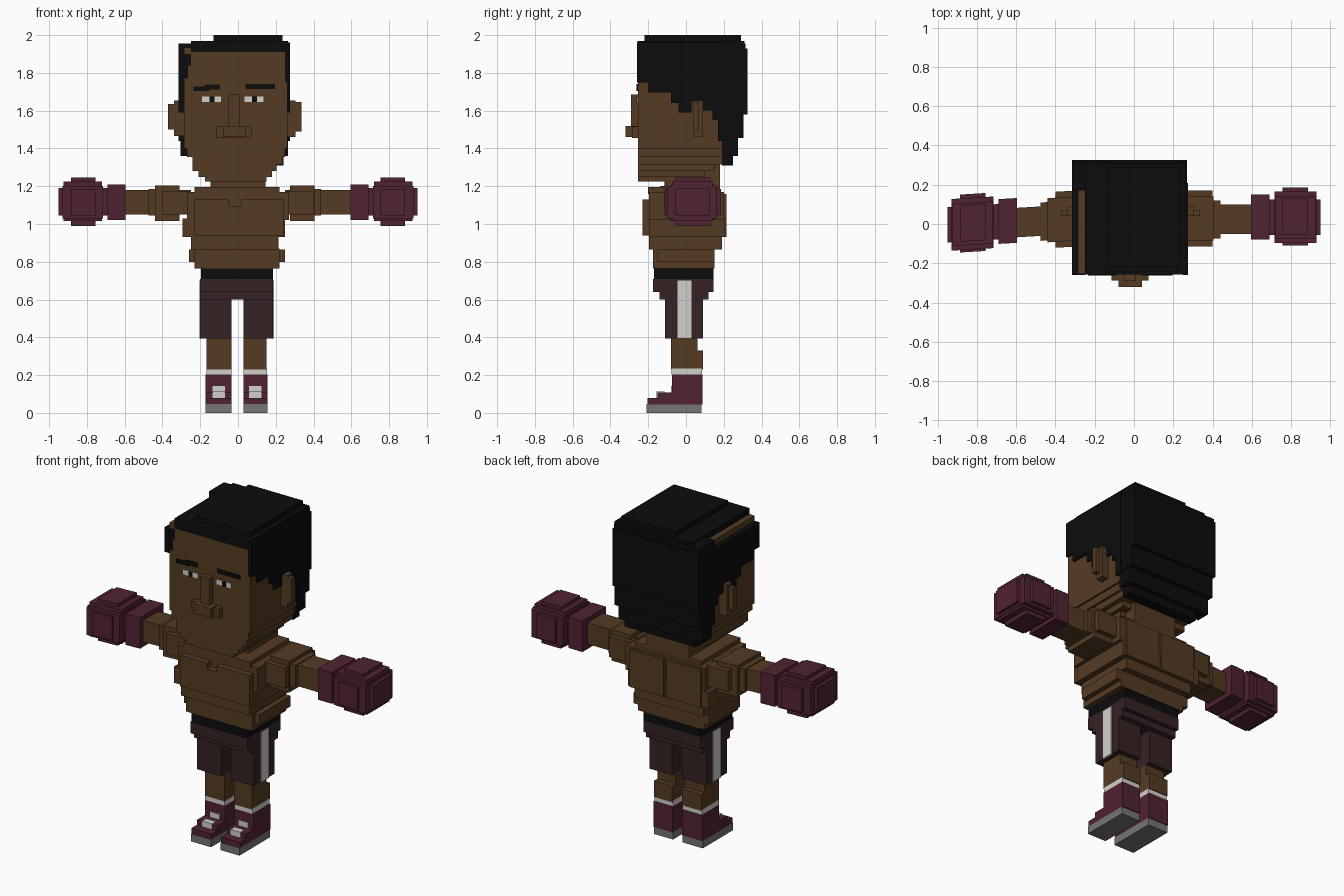
import bpy, bmesh

def lin(c):
    c /= 255
    return c / 12.92 if c < 0.04 else ((c + 0.055) / 1.055) ** 2.4

def mat(name, r, g, b):
    m = bpy.data.materials.new(name)
    m.diffuse_color = (lin(r), lin(g), lin(b), 1)
    return m

SKIN = mat("brown_skin", 84, 59, 35)
BLACK = mat("black", 12, 12, 12)
SHORTS = mat("dark_plum", 54, 34, 35)
MAROON = mat("maroon", 80, 35, 49)
WHITE = mat("off_white", 210, 208, 203)
GREY = mat("sole_grey", 118, 118, 118)

def part(name, material, *boxes, side=1, skew=0.0):
    """Boxes as (x0, x1, y0, y1, z0, z1); side mirrors x, skew slants y along x."""
    bm = bmesh.new()
    for x0, x1, y0, y1, z0, z1 in boxes:
        v = [bm.verts.new((side * x, y + skew * (abs(x) - 0.3), z))
             for x in (x0, x1) for y in (y0, y1) for z in (z0, z1)]
        for f in ((0, 1, 3, 2), (4, 6, 7, 5), (0, 4, 5, 1), (2, 3, 7, 6), (0, 2, 6, 4), (1, 5, 7, 3)):
            bm.faces.new([v[i] for i in f])
    bmesh.ops.recalc_face_normals(bm, faces=bm.faces)
    me = bpy.data.meshes.new(name)
    bm.to_mesh(me)
    bm.free()
    me.materials.append(material)
    bpy.context.collection.objects.link(bpy.data.objects.new(name, me))

# head with stepped jaw and neck
part("head", SKIN,
     (-0.285, 0.262, -0.255, 0.20, 1.40, 1.935))
part("jaw", SKIN,
     (-0.27, 0.25, -0.255, 0.20, 1.355, 1.40),
     (-0.24, 0.235, -0.255, 0.20, 1.315, 1.355),
     (-0.24, 0.205, -0.255, 0.15, 1.28, 1.315),
     (-0.21, 0.18, -0.255, 0.10, 1.25, 1.28),
     (-0.175, 0.15, -0.255, 0.04, 1.225, 1.25))
part("neck", SKIN, (-0.145, 0.145, -0.11, 0.18, 1.15, 1.33))
part("nose", SKIN, (-0.05, 0.01, -0.29, -0.25, 1.515, 1.685))
part("mouth", SKIN,
     (-0.115, 0.075, -0.287, -0.25, 1.455, 1.515),
     (-0.08, 0.04, -0.32, -0.25, 1.46, 1.52))
part("left_ear", SKIN, (-0.37, -0.28, 0.04, 0.07, 1.50, 1.635),
     (-0.34, -0.28, 0.04, 0.09, 1.465, 1.655))
part("right_ear", SKIN, (0.26, 0.335, 0.04, 0.07, 1.49, 1.645),
     (0.26, 0.305, 0.04, 0.09, 1.46, 1.655))

# eyes and brows
for name, x in (("left", -0.19), ("right", 0.035)):
    part(name + "_eye", WHITE, (x, x + 0.1, -0.259, -0.25, 1.645, 1.675))
    part(name + "_pupil", BLACK, (x + 0.04, x + 0.065, -0.263, -0.25, 1.645, 1.675))
part("left_brow", BLACK, (-0.235, -0.15, -0.262, -0.25, 1.705, 1.728),
     (-0.175, -0.095, -0.262, -0.25, 1.713, 1.738))
part("right_brow", BLACK, (0.04, 0.195, -0.262, -0.25, 1.716, 1.74))

# hair: crown, back, nape and ragged sides
part("hair_top", BLACK,
     (-0.25, 0.265, -0.258, 0.31, 1.91, 1.97),
     (-0.315, 0.265, 0.17, 0.315, 1.88, 1.955),
     (-0.13, 0.235, -0.22, 0.29, 1.95, 2.0))
part("hair_back", BLACK,
     (-0.315, 0.27, 0.19, 0.325, 1.58, 1.93),
     (-0.31, 0.27, 0.19, 0.305, 1.455, 1.60),
     (-0.305, 0.265, 0.19, 0.275, 1.36, 1.46),
     (-0.24, 0.24, 0.19, 0.25, 1.31, 1.37))
columns = [(-0.26, -0.20, 1.75), (-0.20, -0.08, 1.695), (-0.08, -0.04, 1.64),
           (-0.04, 0.03, 1.59), (0.03, 0.09, 1.65), (0.09, 0.14, 1.60),
           (0.14, 0.17, 1.55), (0.17, 0.21, 1.44)]
part("left_side_hair", BLACK, *[(-0.315, -0.283, a, b, z, 1.90) for a, b, z in columns])
part("right_side_hair", BLACK, *[(0.255, 0.275, a, b, z, 1.96) for a, b, z in columns])
part("left_temple", BLACK, (-0.315, -0.265, -0.259, -0.24, 1.77, 1.86),
     (-0.29, -0.25, -0.259, -0.24, 1.84, 1.90))
part("right_temple", BLACK, (0.25, 0.275, -0.259, -0.24, 1.75, 1.93))

# torso
part("shoulders", SKIN,
     (-0.23, 0.22, -0.20, 0.18, 1.16, 1.195),
     (-0.27, 0.27, -0.195, 0.20, 1.02, 1.17))
part("chest", SKIN,
     (-0.295, 0.25, -0.195, 0.205, 0.93, 1.03),
     (-0.23, -0.05, -0.23, -0.18, 0.94, 1.13),
     (0.015, 0.24, -0.23, -0.18, 0.94, 1.13),
     (-0.05, 0.015, -0.23, -0.18, 0.94, 1.095))
part("back", SKIN, (-0.25, -0.02, 0.18, 0.215, 0.93, 1.16), (0.0, 0.23, 0.18, 0.215, 0.93, 1.16))
part("waist", SKIN,
     (-0.25, 0.215, -0.195, 0.19, 0.865, 0.935),
     (-0.26, 0.25, -0.15, 0.15, 0.80, 0.865),
     (-0.23, 0.22, -0.175, 0.15, 0.765, 0.87))

# arms and gloves
for name, s, k in (("left", -1, -0.06), ("right", 1, 0.0)):
    d = 0.035 if s < 0 else 0
    part(name + "_arm", SKIN,
         (0.25, 0.61, -0.05, 0.10, 1.05, 1.18),
         (0.275 + d, 0.405 + d, -0.085, 0.14, 1.015, 1.205),
         (0.26, 0.40, -0.115, 0.17, 1.05, 1.175),
         (0.38, 0.44 + d, -0.075, 0.12, 1.045, 1.185), side=s, skew=k)
    part(name + "_glove_cuff", MAROON,
         (0.595, 0.69, -0.078, 0.15, 1.02, 1.21), side=s, skew=k)
    part(name + "_glove", MAROON,
         (0.68, 0.95, -0.055, 0.125, 1.045, 1.19),
         (0.715, 0.93, -0.098, 0.165, 1.03, 1.20),
         (0.72, 0.925, -0.075, 0.14, 1.015, 1.225),
         (0.755, 0.885, -0.11, 0.185, 1.045, 1.185),
         (0.755, 0.885, -0.055, 0.13, 0.99, 1.245), side=s, skew=k)

# shorts
part("waistband", BLACK, (-0.195, 0.185, -0.17, 0.145, 0.71, 0.768))
part("shorts_hips", SHORTS,
     (-0.20, 0.185, -0.175, 0.145, 0.64, 0.71),
     (-0.20, 0.185, -0.14, 0.12, 0.60, 0.65))

# legs, socks and boots
for name, s, i, o in (("left", -1, 0.035, 0.20), ("right", 1, 0.03, 0.185)):
    part(name + "_shorts_leg", SHORTS, (i, o, -0.11, 0.09, 0.395, 0.62), side=s)
    part(name + "_stripe", WHITE, (o - 0.004, o + 0.005, -0.045, 0.03, 0.394, 0.70), side=s)
    w = o - 0.033
    part(name + "_leg", SKIN, (i, w, -0.08, 0.06, 0.32, 0.40),
         (i, w, -0.08, 0.09, 0.23, 0.33), side=s)
    part(name + "_sock", WHITE, (i, w + 0.001, -0.078, 0.085, 0.203, 0.236), side=s)
    part(name + "_boot", MAROON,
         (i, w + 0.005, -0.075, 0.088, 0.045, 0.203),
         (i, w + 0.005, -0.15, -0.07, 0.045, 0.108),
         (i, w + 0.005, -0.205, -0.14, 0.045, 0.078), side=s)
    part(name + "_sole", GREY, (i, w + 0.005, -0.21, 0.083, 0.0, 0.046), side=s)
    c = (i + w) / 2
    part(name + "_laces", WHITE,
         (c - 0.033, c + 0.033, -0.08, -0.072, 0.105, 0.142),
         (c - 0.033, c + 0.033, -0.155, -0.148, 0.078, 0.113),
         (c - 0.033, c + 0.033, -0.155, -0.115, 0.105, 0.113), side=s)
